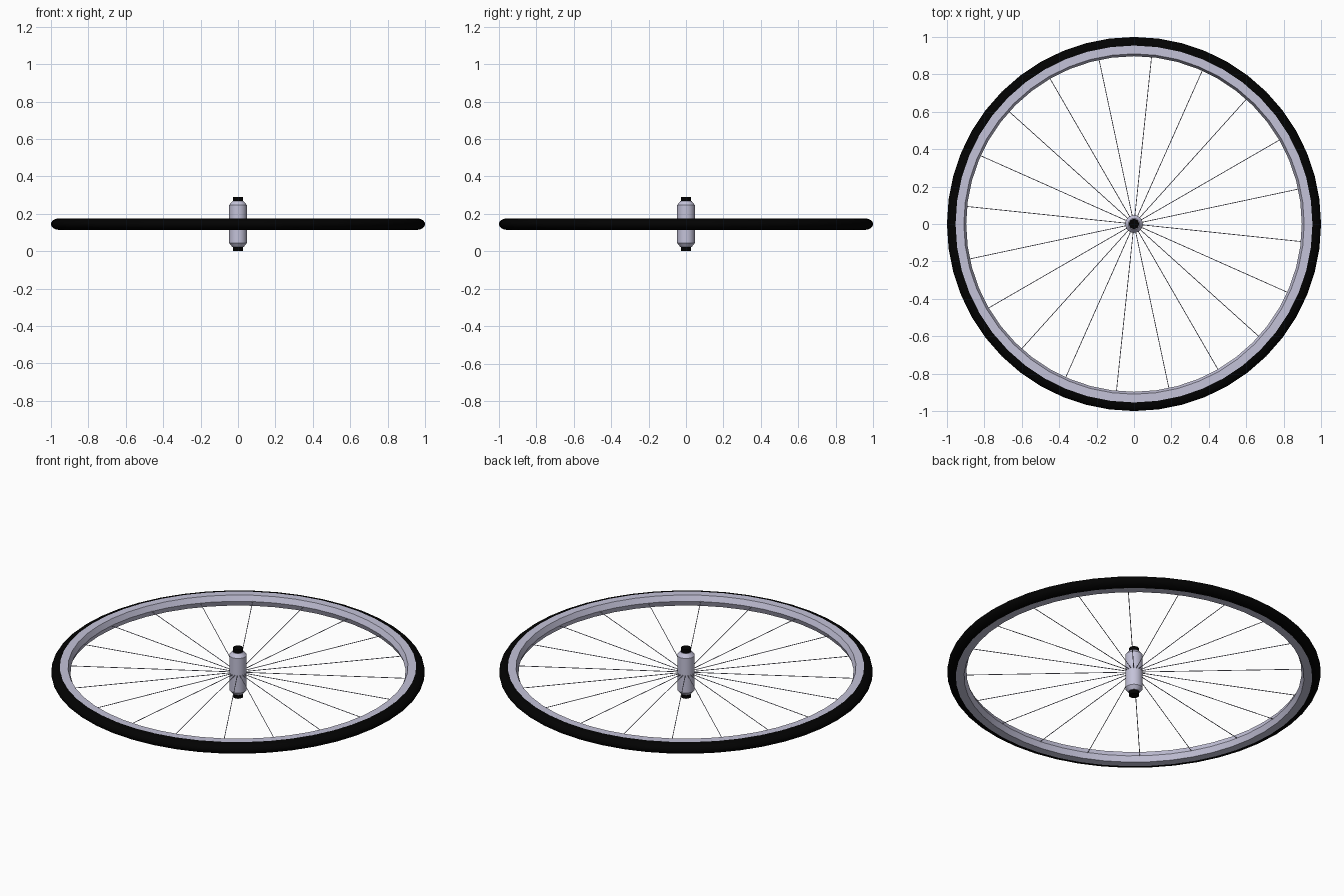
import bpy, bmesh, math
from mathutils import Matrix

if "Cube" in bpy.data.objects:
    bpy.data.objects.remove(bpy.data.objects["Cube"], do_unlink=True)

MID = 0.145      # height of the wheel plane
SPOKES = 20


def material(name, rgb):
    m = bpy.data.materials.new(name)
    m.use_nodes = True
    m.diffuse_color = (*rgb, 1)
    m.node_tree.nodes["Principled BSDF"].inputs["Base Color"].default_value = (*rgb, 1)
    return m


rubber = material("black rubber", (0.0005, 0.0005, 0.0005))
metal = material("lavender grey metal", (0.55, 0.54, 0.69))


def finish(name, bm, mat, angle=30):
    bmesh.ops.recalc_face_normals(bm, faces=bm.faces)
    me = bpy.data.meshes.new(name)
    bm.to_mesh(me)
    bm.free()
    ob = bpy.data.objects.new(name, me)
    bpy.context.collection.objects.link(ob)
    me.materials.append(mat)
    bpy.ops.object.select_all(action="DESELECT")
    ob.select_set(True)
    bpy.context.view_layer.objects.active = ob
    bpy.ops.object.shade_smooth_by_angle(angle=math.radians(angle))
    return ob


def lathe(name, profile, mat, steps, closed):
    """Spin (radius, height) points, relative to the wheel plane, around z."""
    bm = bmesh.new()
    verts = [bm.verts.new((r, 0, MID + h)) for r, h in profile]
    pairs = list(zip(verts, verts[1:]))
    if closed:
        pairs.append((verts[-1], verts[0]))
    edges = [bm.edges.new(p) for p in pairs]
    bmesh.ops.spin(bm, geom=verts + edges, axis=(0, 0, 1), cent=(0, 0, 0),
                   angle=math.tau, steps=steps, use_merge=True)
    bmesh.ops.remove_doubles(bm, verts=bm.verts, dist=1e-5)
    return finish(name, bm, mat)


def mirrored(half):
    """Complete an upper half profile with its lower reflection."""
    return half + [(r, -h) for r, h in reversed(half) if h > 0]


# Tyre: half-oval tread that falls away from the rim edge
tread = [(0.954 + 0.046 * math.cos(a), 0.031 * math.sin(a))
         for a in (math.radians(d) for d in range(-90, 91, 15))]
lathe("tyre", tread, rubber, 48, True)

# Rim: flat flanges and a shallow wedge on the inside
lathe("rim", mirrored([(0.954, 0.0312), (0.91, 0.0312), (0.897, 0)]),
      metal, 48, True)

# Hub shell with tapered ends, and the axle through it
lathe("hub", mirrored([(0, 0.123), (0.03, 0.123), (0.047, 0.102)]),
      metal, 24, False)
lathe("axle", mirrored([(0, 0.145), (0.027, 0.145)]), rubber, 20, False)

# Spokes: thin straight wires from hub to rim
bm = bmesh.new()
inner, outer = 0.03, 0.905
for i in range(SPOKES):
    turn = Matrix.Rotation(math.radians(12 + i * 360 / SPOKES), 4, "Z")
    place = (Matrix.Translation((0, 0, MID)) @ turn
             @ Matrix.Translation(((inner + outer) / 2, 0, 0))
             @ Matrix.Rotation(math.pi / 2, 4, "Y"))
    bmesh.ops.create_cone(bm, cap_ends=True, segments=6, radius1=0.002,
                          radius2=0.002, depth=outer - inner, matrix=place)
finish("spokes", bm, metal, 70)
